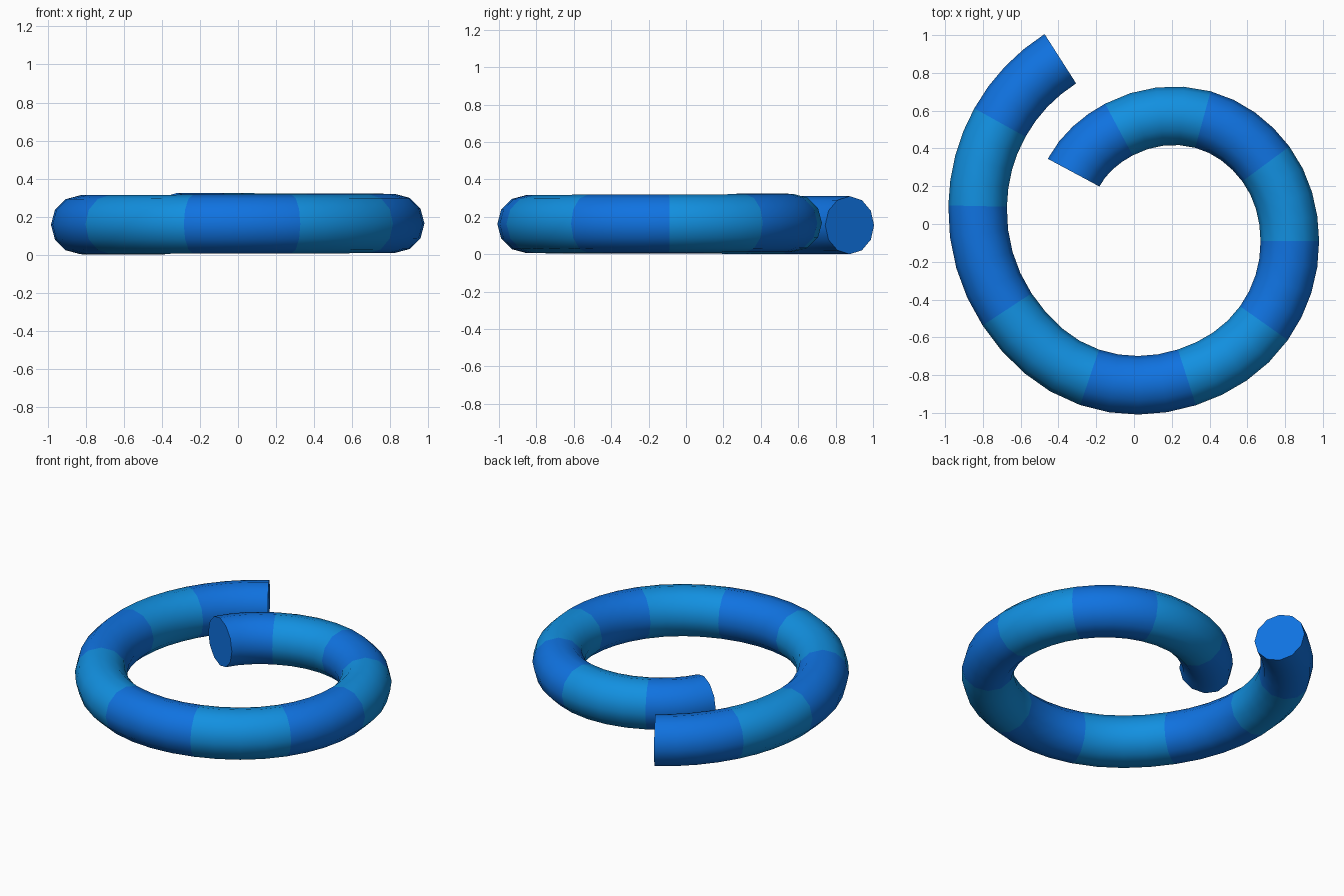
import bpy, bmesh, math
from mathutils import Vector

if "Cube" in bpy.data.objects:
    bpy.data.objects.remove(bpy.data.objects["Cube"])

RADIUS, SIDES, STEPS = 0.155, 12, 4
Z_START, Z_END = 0.155, 0.17

# Spiral centre line: one point at each colour band boundary, outer end first
PATH = [Vector(p) for p in [
    (-0.39, 0.875), (-0.71, 0.537), (-0.828, 0.095), (-0.672, -0.452),
    (-0.235, -0.812), (0.28, -0.812), (0.688, -0.525), (0.825, -0.09),
    (0.698, 0.318), (0.365, 0.553), (-0.08, 0.50), (-0.32, 0.272)]]


def heading(degrees):
    return Vector((math.cos(math.radians(degrees)), math.sin(math.radians(degrees))))


def material(name, colour):
    m = bpy.data.materials.new(name)
    m.diffuse_color = (*colour, 1)
    m.use_nodes = True
    m.node_tree.nodes["Principled BSDF"].inputs["Base Color"].default_value = m.diffuse_color
    return m


# Unit tangents, weighted by neighbouring chord lengths
tangents = [heading(212.6)]
for a, b, c in zip(PATH, PATH[1:], PATH[2:]):
    d0, d1 = (b - a), (c - b)
    tangents.append((d0 / d0.length ** 2 + d1 / d1.length ** 2).normalized())
tangents.append(heading(241.8))

# Sample the spiral with Hermite pieces
samples = []
bands = len(PATH) - 1
for i in range(bands):
    p, q = PATH[i], PATH[i + 1]
    length = (q - p).length * 1.035
    m0, m1 = tangents[i] * length, tangents[i + 1] * length
    for s in range(STEPS + (i == bands - 1)):
        t = s / STEPS
        pos = (p * (2*t**3 - 3*t**2 + 1) + m0 * (t**3 - 2*t**2 + t)
               + q * (3*t**2 - 2*t**3) + m1 * (t**3 - t**2))
        vel = (p * (6*t*t - 6*t) + m0 * (3*t*t - 4*t + 1)
               + q * (6*t - 6*t*t) + m1 * (3*t*t - 2*t))
        samples.append((pos, vel.normalized()))

# Sweep a round section along the spiral
bm = bmesh.new()
rings = []
for k, (pos, tan) in enumerate(samples):
    z = Z_START + (Z_END - Z_START) * k / (len(samples) - 1)
    side = Vector((tan.y, -tan.x, 0))
    centre = Vector((pos.x, pos.y, z))
    rings.append([bm.verts.new(centre + RADIUS * (side * math.cos(a) + Vector((0, 0, math.sin(a)))))
                  for a in (2 * math.pi * j / SIDES for j in range(SIDES))])

# Alternate the two blues band by band
for k, (r0, r1) in enumerate(zip(rings, rings[1:])):
    for j in range(SIDES):
        n = (j + 1) % SIDES
        f = bm.faces.new((r0[j], r0[n], r1[n], r1[j]))
        f.material_index = (k // STEPS) % 2
bm.faces.new(rings[0])
bm.faces.new(rings[-1])
bmesh.ops.recalc_face_normals(bm, faces=bm.faces)

mesh = bpy.data.meshes.new("spiral_tube")
bm.to_mesh(mesh)
bm.free()
mesh.materials.append(material("deep blue", (0.005, 0.17, 0.75)))
mesh.materials.append(material("sky blue", (0.006, 0.28, 0.75)))
tube = bpy.data.objects.new("spiral_tube", mesh)
bpy.context.collection.objects.link(tube)

# Smooth body, crisp end caps
bpy.context.view_layer.objects.active = tube
tube.select_set(True)
bpy.ops.object.shade_smooth_by_angle(angle=math.radians(40))
